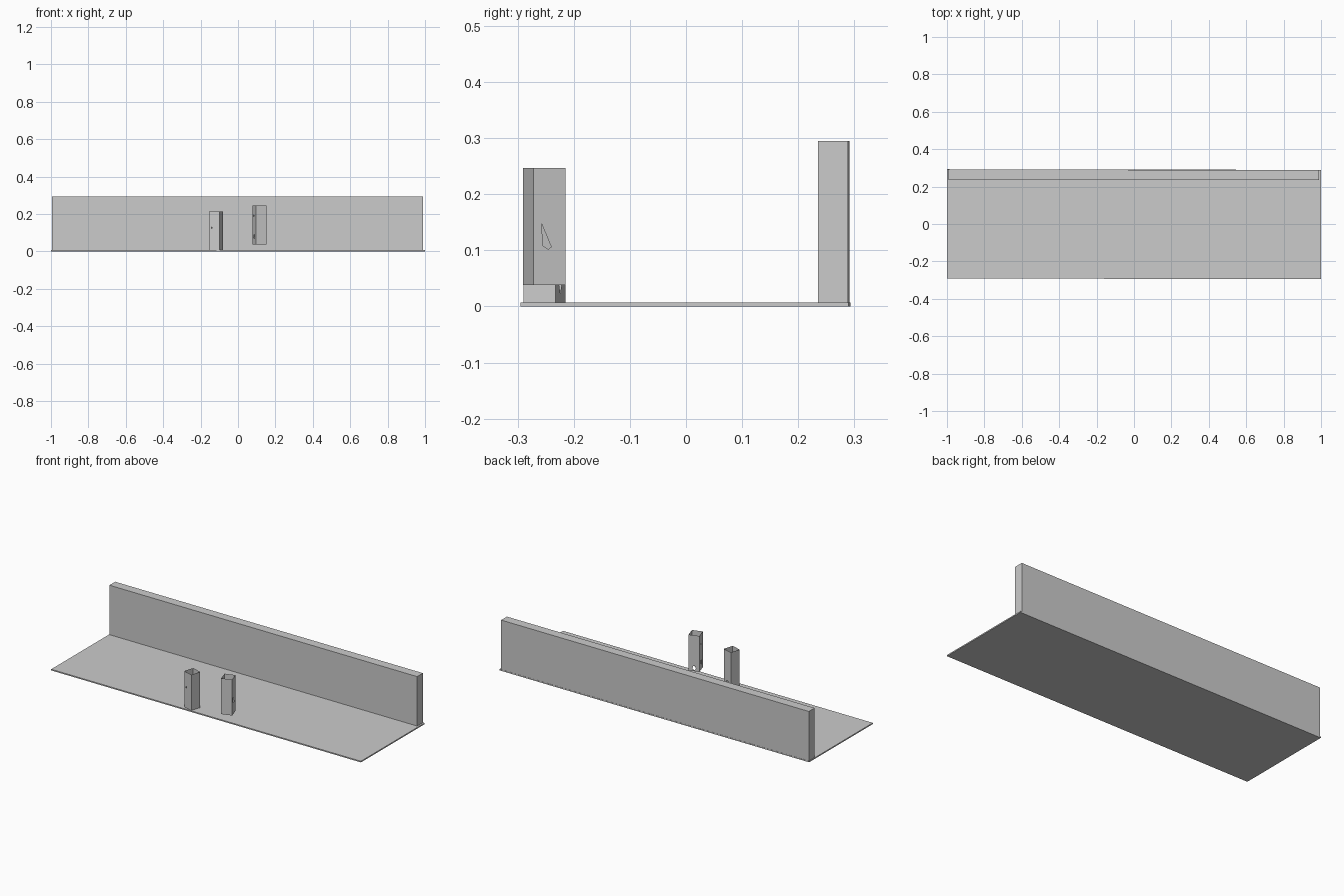
import bpy, bmesh, math
from mathutils import Matrix, Vector

if "Cube" in bpy.data.objects:
    bpy.data.objects.remove(bpy.data.objects["Cube"])


def make_object(name, bm, loc, angle):
    me = bpy.data.meshes.new(name)
    bm.to_mesh(me)
    bm.free()
    ob = bpy.data.objects.new(name, me)
    bpy.context.collection.objects.link(ob)
    ob.location = loc
    ob.rotation_euler.z = math.radians(angle)
    return ob


def slab(name, size, loc, angle):
    bm = bmesh.new()
    bmesh.ops.create_cube(bm, size=1)
    bmesh.ops.scale(bm, vec=size, verts=bm.verts)
    return make_object(name, bm, loc, angle)


def loop(bm, pts):
    vs = [bm.verts.new(p) for p in pts]
    return [bm.edges.new((vs[i], vs[(i + 1) % len(vs)])) for i in range(len(vs))]


def post(name, side, height, loc, angle, holes):
    """Thin open-ended square tube; holes maps wall number to outlines
    (wall 0 front, 1 right, 2 back, 3 left; points are across 0-1, height)."""
    bm = bmesh.new()
    for k in range(4):
        turn = Matrix.Rotation(k * math.pi / 2, 3, 'Z')

        def place(u, z):
            return turn @ Vector(((u - 0.5) * side, -side / 2, z))

        outer = loop(bm, [place(*p) for p in ((0, 0), (1, 0), (1, height), (0, height))])
        if k not in holes:
            bm.faces.new([place_v for place_v in (outer[0].verts[0], outer[1].verts[0],
                                                  outer[2].verts[0], outer[3].verts[0])])
            continue
        edges = list(outer)
        for outline in holes[k]:
            edges += loop(bm, [place(*p) for p in outline])
        bmesh.ops.triangle_fill(bm, edges=edges, use_beauty=True,
                                normal=turn @ Vector((0, -1, 0)))
    bmesh.ops.remove_doubles(bm, verts=bm.verts, dist=1e-5)
    bmesh.ops.recalc_face_normals(bm, faces=bm.faces)
    bmesh.ops.dissolve_limit(bm, angle_limit=0.01, verts=bm.verts, edges=bm.edges)
    return make_object(name, bm, loc, angle)


# Ground plate and long wall along its back edge, both turned very slightly
slab("ground_plate", (1.998, 0.584, 0.007), (0, -0.001, 0.0035), -0.1)
slab("back_wall", (1.985, 0.053, 0.288), (-0.003, 0.2635, 0.151), -0.1)

# Hollow posts with small ragged holes
post("left_post", 0.06, 0.209, (-0.118, -0.2525, 0.006), -17, {
    0: [[(0.22, 0.117), (0.30, 0.116), (0.29, 0.124), (0.24, 0.125)]],
    2: [[(0.38, 0.031), (0.48, 0.018), (0.60, 0.031), (0.5, 0.036)]],
})
post("right_post", 0.06, 0.209, (0.1145, -0.2525, 0.038), 17.5, {
    1: [[(0.30, 0.070), (0.46, 0.064), (0.56, 0.068), (0.26, 0.109)]],
    2: [[(0.35, 0.012), (0.55, 0.006), (0.68, 0.014), (0.6, 0.03), (0.42, 0.03)]],
    3: [[(0.4, 0.035), (0.6, 0.03), (0.62, 0.05), (0.45, 0.058)],
        [(0.3, 0.15), (0.55, 0.148), (0.5, 0.162)]],
})
